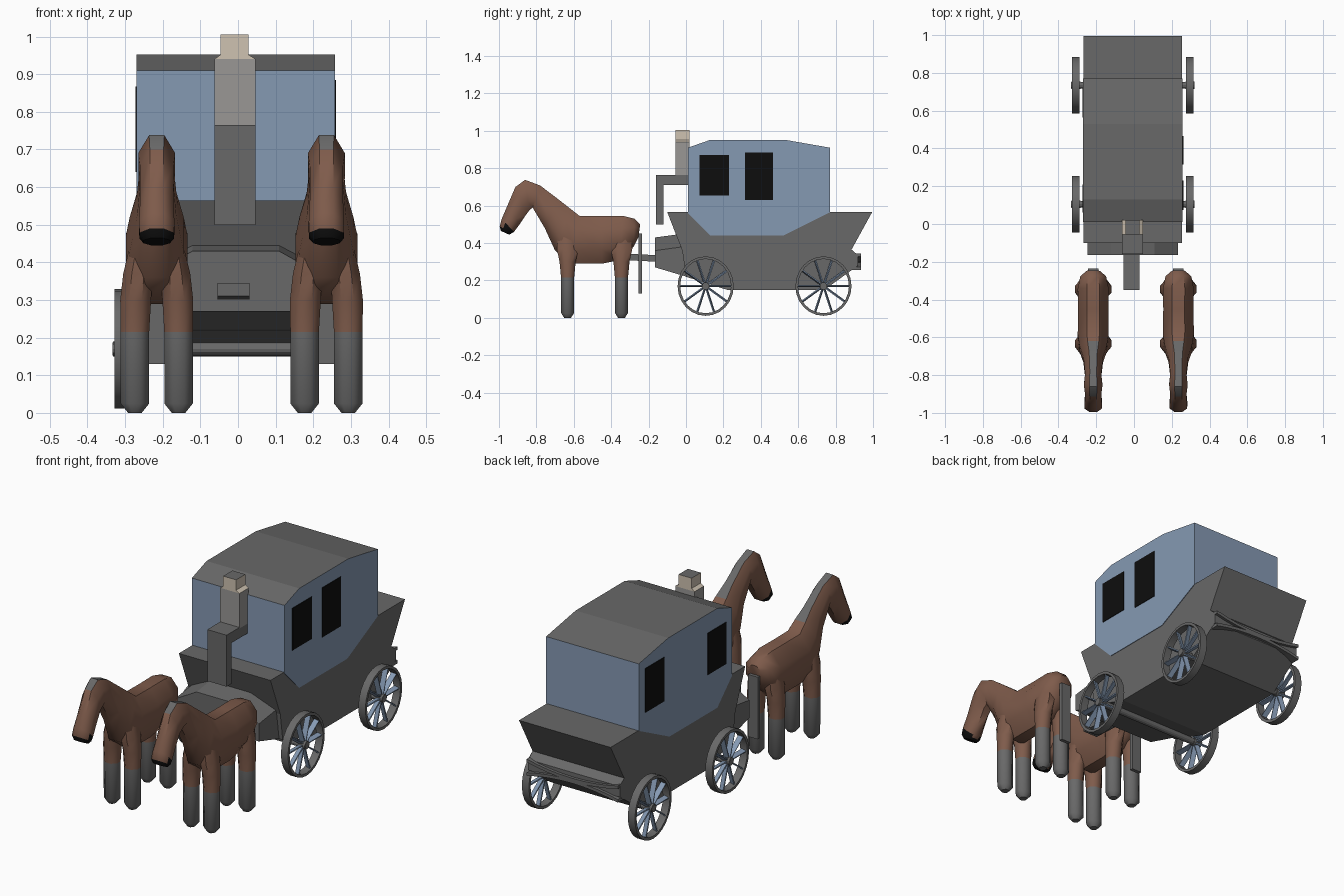
import bpy, bmesh, math
from mathutils import Vector, Matrix

if "Cube" in bpy.data.objects:
    bpy.data.objects.remove(bpy.data.objects["Cube"])

CX = -0.006  # carriage centre line


def mat(name, r, g, b):
    m = bpy.data.materials.new(name)
    m.diffuse_color = (r, g, b, 1)
    m.use_nodes = True
    m.node_tree.nodes["Principled BSDF"].inputs["Base Color"].default_value = m.diffuse_color
    return m


GREY = mat("dark_grey", 0.14, 0.14, 0.14)
BLUE = mat("coach_blue", 0.235, 0.32, 0.45)
BROWN = mat("horse_brown", 0.21, 0.105, 0.07)
BLACK = mat("black", 0.004, 0.004, 0.004)
COAT = mat("light_grey", 0.32, 0.31, 0.30)
SKIN = mat("beige", 0.62, 0.54, 0.44)


def finish(bm, name, mats, rule=None, smooth=False):
    bmesh.ops.recalc_face_normals(bm, faces=bm.faces[:])
    bm.normal_update()
    for f in bm.faces:
        f.smooth = smooth
        if rule:
            f.material_index = rule(f)
    me = bpy.data.meshes.new(name)
    bm.to_mesh(me)
    bm.free()
    for m in mats:
        me.materials.append(m)
    ob = bpy.data.objects.new(name, me)
    bpy.context.collection.objects.link(ob)
    if smooth:
        bpy.context.view_layer.objects.active = ob
        ob.select_set(True)
        bpy.ops.object.shade_smooth_by_angle(angle=math.radians(50))
        ob.select_set(False)
    return ob


def loft(name, rings, mats, rule=None, smooth=False, closed=False):
    """Skin a list of equal-length point rings; cap the ends unless closed."""
    bm = bmesh.new()
    vs = [[bm.verts.new(p) for p in r] for r in rings]
    n = len(vs[0])
    pairs = list(zip(vs, vs[1:])) + ([(vs[-1], vs[0])] if closed else [])
    for a, b in pairs:
        for i in range(n):
            j = (i + 1) % n
            bm.faces.new((a[i], a[j], b[j], b[i]))
    if not closed:
        bm.faces.new(vs[0])
        bm.faces.new(vs[-1])
    return finish(bm, name, mats, rule, smooth)


def side_profile(name, pts, x0, x1, mats, rule=None):
    return loft(name, [[(x, y, z) for y, z in pts] for x in (x0, x1)], mats, rule)


def box(name, x0, x1, y0, y1, z0, z1, m):
    return side_profile(name, [(y0, z0), (y1, z0), (y1, z1), (y0, z1)], x0, x1, [m])


def tube_x(name, x0, x1, y, z, r, m, n=12):
    ring = [(y + r * math.cos(2 * math.pi * i / n), z + r * math.sin(2 * math.pi * i / n)) for i in range(n)]
    ob = side_profile(name, ring, x0, x1, [m])
    return ob


# ---- coach: lower hull, cabin with grey roof, windows
hull = [(-0.10, 0.565), (0.995, 0.565), (0.885, 0.365), (0.92, 0.335), (0.92, 0.28),
        (0.74, 0.15), (0.22, 0.15), (0.0, 0.22), (-0.02, 0.36)]
side_profile("lower_hull", hull, CX - 0.261, CX + 0.261, [GREY])
cabin = [(0.01, 0.91), (0.13, 0.952), (0.53, 0.952), (0.77, 0.91), (0.77, 0.565),
         (0.52, 0.44), (0.13, 0.44), (0.01, 0.56)]
side_profile("cabin", cabin, CX - 0.264, CX + 0.264, [BLUE, GREY],
             lambda f: 1 if f.normal.z > 0.5 else 0)
for sx, y0, y1, z0, z1 in ((1, 0.073, 0.23, 0.655, 0.872), (1, 0.315, 0.465, 0.63, 0.885),
                           (-1, 0.06, 0.21, 0.64, 0.855), (-1, 0.565, 0.72, 0.64, 0.867)):
    x = CX + sx * 0.264
    box("window", x - 0.003, x + 0.003, y0, y1, z0, z1, BLACK)

# ---- driver's footbox, hitch pole and rear springs
half = [(-0.24, 0.27), (0.24, 0.27), (0.24, 0.36), (0.115, 0.43), (-0.115, 0.43), (-0.24, 0.36)]
front = [(CX + x, -0.165, z) for x, z in half]
back = [(CX + x, 0.02, z - 0.055 if z < 0.3 else z + 0.025) for x, z in half]
loft("footbox", [front, back], [GREY])
side_profile("hitch_pole", [(-0.35, 0.31), (-0.15, 0.30), (-0.15, 0.335), (-0.35, 0.345)],
             -0.055, 0.03, [GREY])
for z, sag in ((0.335, -0.03), (0.265, 0.03)):
    rings = []
    for i in range(9):
        t = -1 + i / 4
        h = z + sag * (1 - t * t)
        rings.append([(CX + 0.26 * t, y, h + d) for y, d in
                      ((0.86, -0.008), (0.935, -0.008), (0.935, 0.008), (0.86, 0.008))])
    loft("rear_spring", rings, [GREY])


# ---- wheels: rim, hub and ten blade spokes
def wheel(x, y, z):
    n = 24
    rim = []
    for i in range(n):
        a = 2 * math.pi * i / n
        rim.append([(x + dx, y + (0.150 - dr) * math.cos(a), z + (0.159 - dr) * math.sin(a))
                    for dx, dr in ((-0.02, 0), (0.02, 0), (0.02, 0.014), (-0.02, 0.014))])
    loft("wheel_rim", rim, [GREY], smooth=True, closed=True)
    tube_x("wheel_hub", x - 0.024, x + 0.024, y, z, 0.02, GREY)
    bm = bmesh.new()
    for i in range(10):
        m = (Matrix.Translation((x, y, z)) @ Matrix.Rotation(math.pi * (2 * i + 1) / 10, 4, 'X')
             @ Matrix.Translation((0, 0, 0.078)) @ Matrix.Rotation(0.25, 4, 'Z')
             @ Matrix.Diagonal((0.026, 0.006, 0.138, 1)))
        bmesh.ops.create_cube(bm, size=1, matrix=m)
    finish(bm, "wheel_spokes", [BLUE])


for wy in (0.105, 0.735):
    for s in (-1, 1):
        wheel(CX + s * 0.302, wy, 0.17)
    tube_x("axle", CX - 0.327, CX + 0.327, wy, 0.17, 0.017, GREY)

# ---- driver
box("driver_shins", -0.063, 0.047, -0.16, -0.12, 0.50, 0.765, GREY)
box("driver_thighs", -0.063, 0.047, -0.13, 0.015, 0.71, 0.765, GREY)
box("driver_torso", -0.063, 0.047, -0.055, 0.02, 0.76, 0.94, COAT)


def rect(x0, x1, y0, y1, z):
    return [(x0, y0, z), (x1, y0, z), (x1, y1, z), (x0, y1, z)]


loft("driver_head", [rect(-0.063, 0.047, -0.055, 0.02, 0.94), rect(-0.046, 0.028, -0.055, 0.02, 0.952),
                     rect(-0.046, 0.028, -0.055, 0.02, 1.005)], [SKIN, GREY],
     lambda f: 1 if f.normal.z > 0.9 and f.calc_center_median().z > 1 else 0)


# ---- horses
# spine stations: top y, top z, bottom y, bottom z, half width
SPINE = [(-0.245, 0.50, -0.255, 0.43, 0.035), (-0.275, 0.53, -0.28, 0.38, 0.068),
         (-0.34, 0.546, -0.35, 0.31, 0.082), (-0.45, 0.545, -0.45, 0.29, 0.080),
         (-0.57, 0.546, -0.61, 0.29, 0.082), (-0.62, 0.585, -0.70, 0.36, 0.072),
         (-0.68, 0.632, -0.755, 0.48, 0.052), (-0.78, 0.708, -0.82, 0.59, 0.043),
         (-0.86, 0.738, -0.838, 0.575, 0.049), (-0.912, 0.70, -0.856, 0.55, 0.044),
         (-0.955, 0.60, -0.89, 0.50, 0.044), (-0.985, 0.53, -0.92, 0.46, 0.047),
         (-0.996, 0.49, -0.933, 0.452, 0.046), (-0.99, 0.465, -0.945, 0.445, 0.035)]


def octagon(c, u, v):
    k = 1 / math.cos(math.pi / 8)
    return [c + k * (u * math.cos(a) + v * math.sin(a))
            for a in (math.pi * (2 * i + 1) / 8 for i in range(8))]


def horse(hx):
    rings = []
    for ty, tz, by, bz, w in SPINE:
        top, bot = Vector((hx, ty, tz)), Vector((hx, by, bz))
        rings.append(octagon((top + bot) / 2, Vector((w, 0, 0)), (top - bot) / 2))

    def coat(f):
        c = f.calc_center_median()
        if c.z < 0.487 and c.y < -0.93:
            return 2  # muzzle
        mane = -0.89 < c.y < -0.63 and abs(c.x - hx) < 0.01 and f.normal.z > 0.3
        return 1 if mane else 0

    loft("horse_body", rings, [BROWN, GREY, BLACK], coat, smooth=True)
    for ly in (-0.633, -0.345):
        for s in (-1, 1):
            # leg stations: z, x offset, half width, half depth
            prof = [(0, 0.058, 0.018, 0.018), (0.025, 0.058, 0.038, 0.034), (0.215, 0.058, 0.038, 0.035),
                    (0.30, 0.056, 0.041, 0.043), (0.37, 0.05, 0.039, 0.058), (0.45, 0.04, 0.03, 0.05)]
            leg = [octagon(Vector((hx + s * o, ly, z)), Vector((w, 0, 0)), Vector((0, d, 0)))
                   for z, o, w, d in prof]
            loft("horse_leg", leg, [BROWN, GREY],
                 lambda f: 1 if f.calc_center_median().z < 0.215 else 0, smooth=True)
    box("horse_tail", hx - 0.028, hx + 0.028, -0.255, -0.236, 0.13, 0.45, GREY)


for hx in (-0.216, 0.235):
    horse(hx)
